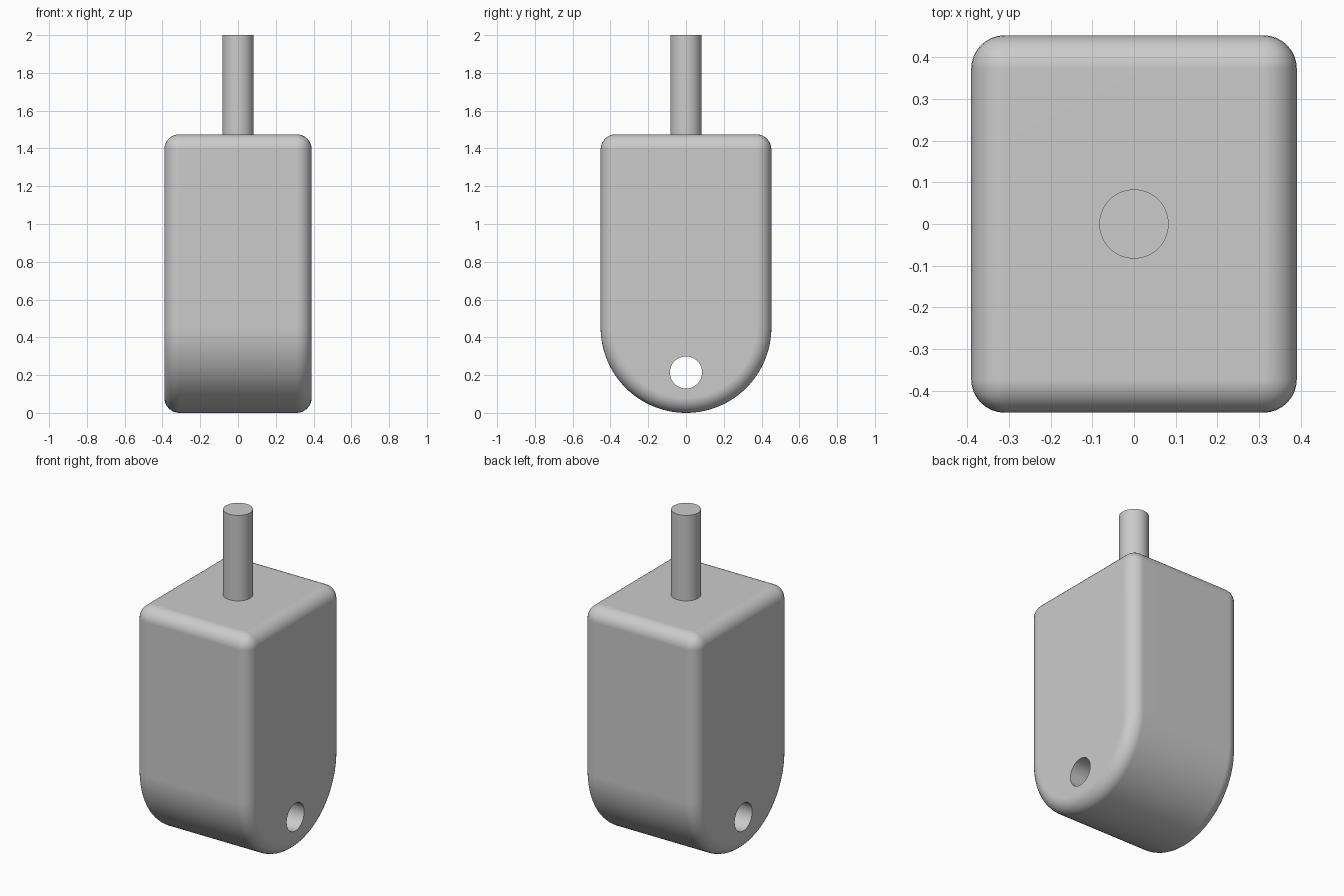
import bpy
import bmesh
from math import radians, pi, sin, cos

if "Cube" in bpy.data.objects:
    bpy.data.objects.remove(bpy.data.objects["Cube"], do_unlink=True)

HALF_X, HALF_Y, TOP = 0.39, 0.452, 1.475
FILLET = 0.08

grey = bpy.data.materials.new("plain grey")
grey.use_nodes = True
colour = (0.6, 0.6, 0.6, 1)
grey.diffuse_color = colour
grey.node_tree.nodes["Principled BSDF"].inputs["Base Color"].default_value = colour


def finish(obj):
    """Bake the modifiers and smooth the curved faces."""
    bpy.ops.object.select_all(action="DESELECT")
    obj.select_set(True)
    bpy.context.view_layer.objects.active = obj
    bpy.ops.object.convert(target="MESH")
    bpy.ops.object.shade_smooth_by_angle(angle=radians(35))
    weighted = obj.modifiers.new("weighted normals", "WEIGHTED_NORMAL")
    weighted.keep_sharp = True


def cylinder(name, radius, depth, location, rotation=(0, 0, 0)):
    bpy.ops.mesh.primitive_cylinder_add(vertices=64, radius=radius, depth=depth,
                                        location=location, rotation=rotation)
    obj = bpy.context.object
    obj.name = name
    obj.data.materials.append(grey)
    return obj


# Body: flat-topped profile with a half-round bottom, extruded sideways
steps = 64
profile = [(HALF_Y, TOP), (-HALF_Y, TOP)]
profile += [(-HALF_Y * cos(pi * i / steps), HALF_Y - HALF_Y * sin(pi * i / steps))
            for i in range(steps + 1)]
bm = bmesh.new()
side = bm.faces.new([bm.verts.new((-HALF_X, y, z)) for y, z in profile])
extruded = bmesh.ops.extrude_face_region(bm, geom=[side], use_keep_orig=True)
new_verts = [v for v in extruded["geom"] if isinstance(v, bmesh.types.BMVert)]
bmesh.ops.translate(bm, verts=new_verts, vec=(2 * HALF_X, 0, 0))
bmesh.ops.recalc_face_normals(bm, faces=bm.faces)
mesh = bpy.data.meshes.new("body")
bm.to_mesh(mesh)
bm.free()
body = bpy.data.objects.new("body", mesh)
bpy.context.collection.objects.link(body)
mesh.materials.append(grey)

# Rounded edges
bevel = body.modifiers.new("rounded edges", "BEVEL")
bevel.width = FILLET
bevel.segments = 8
bevel.limit_method = "ANGLE"
bevel.angle_limit = radians(35)
bevel.use_clamp_overlap = False

# Cross hole through the rounded end
cutter = cylinder("hole_cutter", 0.085, 1, (0, 0, 0.214), (0, pi / 2, 0))
cutter.hide_render = True
cut = body.modifiers.new("cross hole", "BOOLEAN")
cut.operation = "DIFFERENCE"
cut.solver = "EXACT"
cut.object = cutter
finish(body)
bpy.data.objects.remove(cutter, do_unlink=True)

# Round shaft standing on the body
shaft = cylinder("shaft", 0.083, 2 - TOP + 0.02, (0, 0, (2 + TOP - 0.02) / 2))
finish(shaft)
